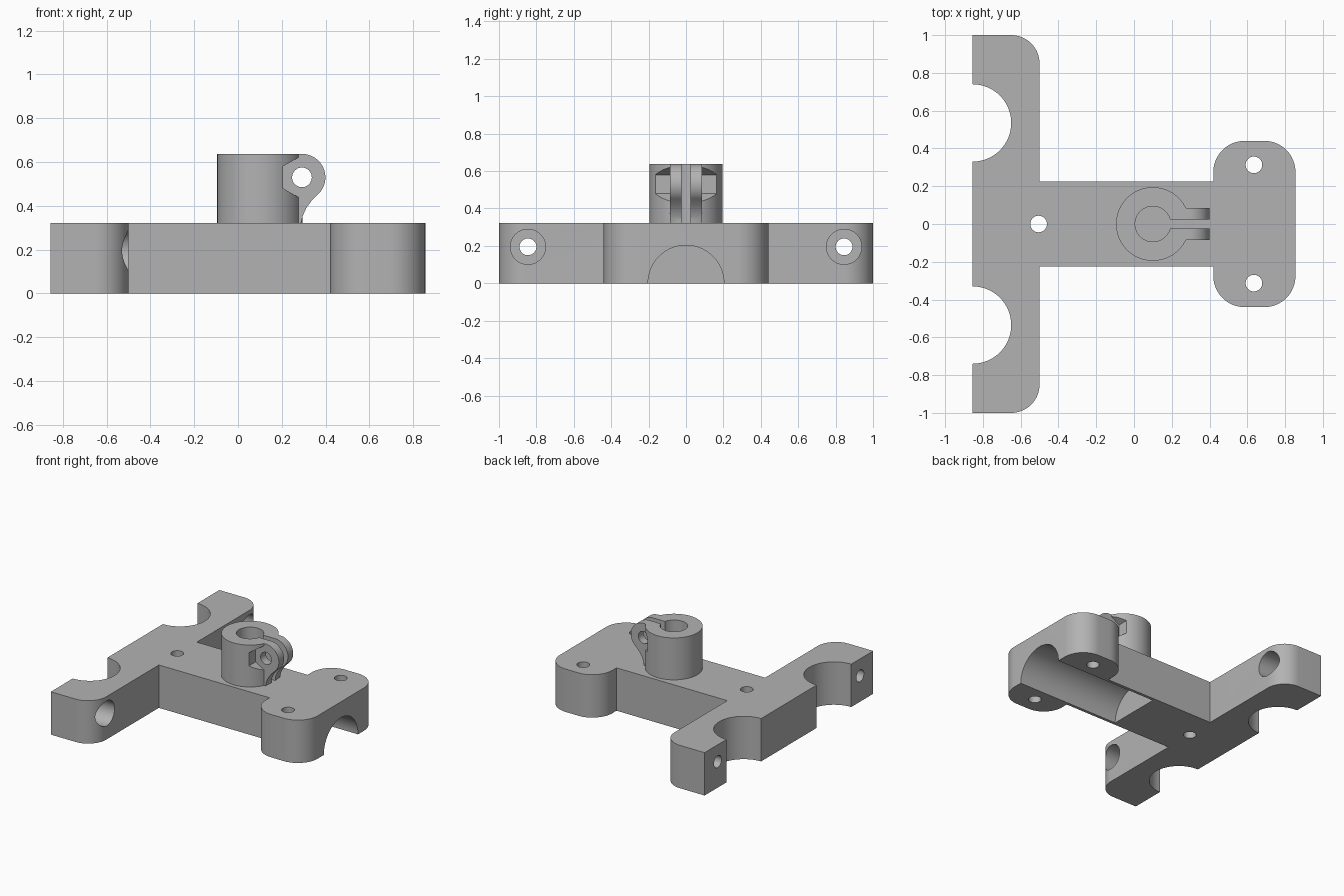
import bpy
import bmesh
from math import sin, cos, radians

cube = bpy.data.objects.get("Cube")
if cube:
    bpy.data.objects.remove(cube, do_unlink=True)

# Single flat colour
grey = bpy.data.materials.new("plain grey")
grey.use_nodes = True
COLOUR = (0.45, 0.45, 0.45, 1)
grey.diffuse_color = COLOUR
grey.node_tree.nodes["Principled BSDF"].inputs["Base Color"].default_value = COLOUR


def arc(cx, cy, r, start, end, n=16):
    """Points along an arc, angles in degrees."""
    angles = [radians(start + (end - start) * i / n) for i in range(n + 1)]
    return [(cx + r * cos(a), cy + r * sin(a)) for a in angles]


def circle(cx, cy, r, n=64):
    return arc(cx, cy, r, 0, 360, n)[:-1]


def rect(u0, u1, v0, v1):
    return [(u0, v0), (u1, v0), (u1, v1), (u0, v1)]


def prism(name, outline, axis, low, high):
    """Extrude a closed 2D outline along one axis."""
    place = {"x": lambda u, v, w: (w, u, v),
             "y": lambda u, v, w: (u, w, v),
             "z": lambda u, v, w: (u, v, w)}[axis]
    bm = bmesh.new()
    face = bm.faces.new([bm.verts.new(place(u, v, low)) for u, v in outline])
    solid = bmesh.ops.extrude_face_region(bm, geom=[face])
    shift = place(0, 0, high - low)
    verts = [g for g in solid["geom"] if isinstance(g, bmesh.types.BMVert)]
    bmesh.ops.translate(bm, verts=verts, vec=shift)
    bmesh.ops.recalc_face_normals(bm, faces=bm.faces)
    mesh = bpy.data.meshes.new(name)
    bm.to_mesh(mesh)
    bm.free()
    mesh.materials.append(grey)
    obj = bpy.data.objects.new(name, mesh)
    bpy.context.collection.objects.link(obj)
    return obj


def combine(target, tool, operation="DIFFERENCE"):
    """Apply a boolean and discard the tool."""
    bpy.context.view_layer.objects.active = target
    mod = target.modifiers.new("boolean", "BOOLEAN")
    mod.object = tool
    mod.operation = operation
    mod.solver = "EXACT"
    bpy.ops.object.modifier_apply(modifier=mod.name)
    bpy.data.objects.remove(tool, do_unlink=True)


# Base plate: notched crossbar, arm and rounded head
half = (arc(-0.855, 0.535, 0.205, -90, 90, 32)
        + [(-0.855, 1)]
        + arc(-0.65, 0.85, 0.15, 90, 0)
        + [(-0.5, 0.225), (0.42, 0.225)]
        + arc(0.585, 0.275, 0.165, 180, 90)
        + arc(0.69, 0.275, 0.165, 90, 0))
base = prism("base_plate", half + [(x, -y) for x, y in reversed(half)], "z", 0, 0.322)

# Rounded channel under the head and arm
combine(base, prism("channel", circle(0, 0, 0.203, 96), "x", 0, 1))

# Vertical screw holes
for x, y in ((-0.505, 0), (0.635, 0.313), (0.635, -0.313)):
    combine(base, prism("screw_hole", circle(x, y, 0.044, 32), "z", -0.1, 0.5))

# Counterbored holes through the crossbar ends
for side in (-1, 1):
    combine(base, prism("bolt_hole", circle(side * 0.845, 0.195, 0.045, 32), "x", -1, -0.4))
    combine(base, prism("counterbore", circle(side * 0.845, 0.195, 0.094, 48), "x", -0.66, -0.4))

# Clamp post with a solid ear block
post = prism("clamp_post", circle(0.1, 0, 0.195), "z", 0.3, 0.637)
ear = ([(0.15, 0.637)] + arc(0.292, 0.53, 0.107, 90, -45, 32)
       + arc(0.453, 0.369, 0.121, 135, 180, 10) + [(0.332, 0.322), (0.15, 0.322)])
ear = ([(0.15, 0.637)] + arc(0.292, 0.53, 0.107, 90, -48, 32)
       + [(0.335, 0.422), (0.312, 0.39), (0.296, 0.355), (0.288, 0.322), (0.15, 0.322)])
combine(post, prism("clamp_ears", ear, "y", -0.085, 0.085), "UNION")

# Bore, slot, cross bolt hole and hexagonal pockets
combine(post, prism("bore", circle(0.1, 0, 0.094, 48), "z", 0.322, 0.8))
combine(post, prism("slot", rect(0.1, 0.5, -0.023, 0.023), "z", 0.322, 0.8))
combine(post, prism("cross_hole", circle(0.292, 0.53, 0.045, 32), "y", -0.3, 0.3))
hexagon = arc(0.292, 0.53, 0.1, 30, 330, 5)
for low, high in ((0.085, 0.3), (-0.3, -0.085)):
    combine(post, prism("hex_pocket", hexagon, "y", low, high))

# Smooth round walls, keep edges sharp
bpy.ops.object.select_all(action="DESELECT")
for obj in (base, post):
    obj.select_set(True)
bpy.context.view_layer.objects.active = base
bpy.ops.object.shade_smooth_by_angle(angle=radians(30))
